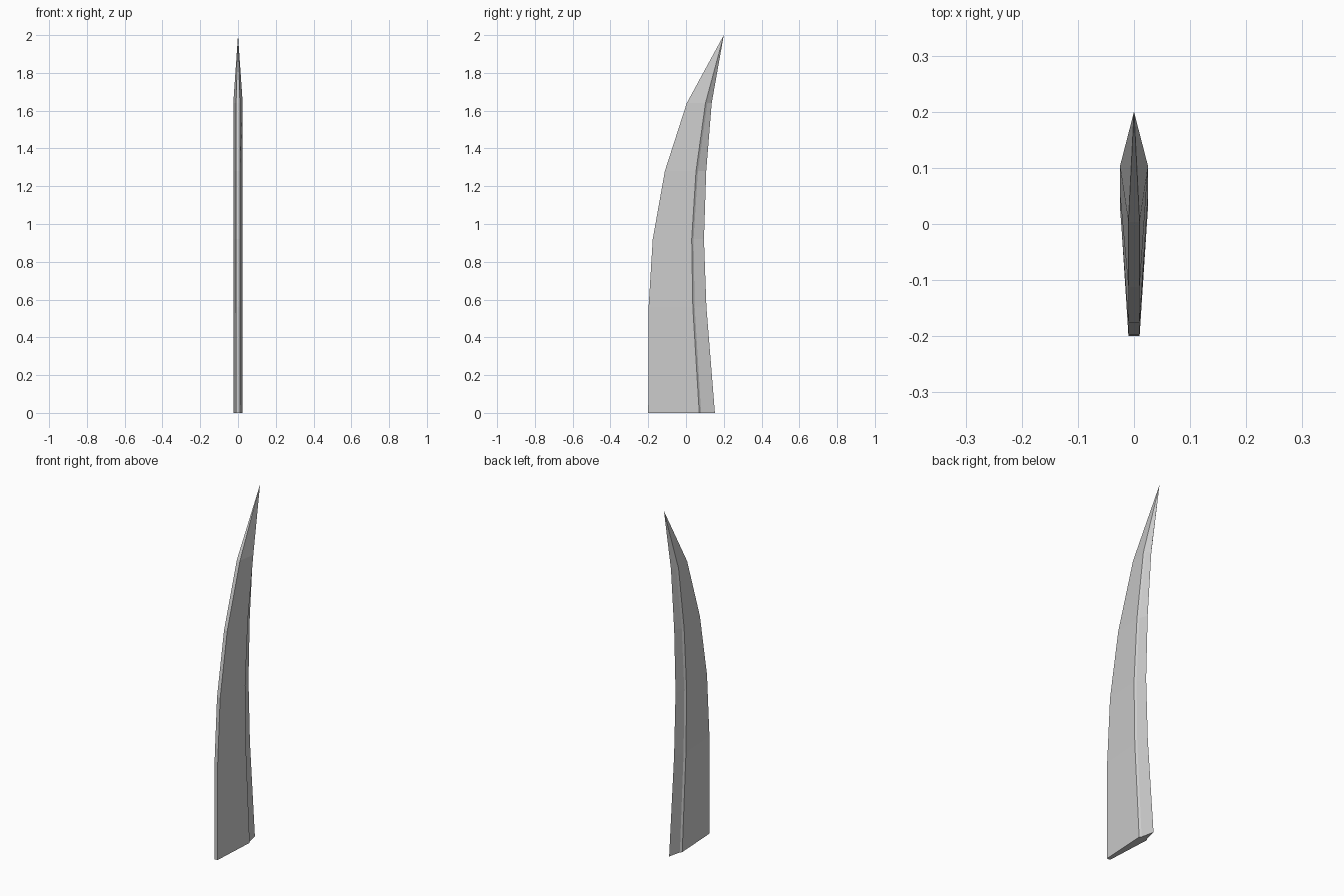
import bpy, bmesh

if "Cube" in bpy.data.objects:
    bpy.data.objects.remove(bpy.data.objects["Cube"])

# Blade stations: height, spine y, ridge y, cutting edge y
stations = [
    (0.00, -0.200, 0.070, 0.153),
    (0.56, -0.198, 0.036, 0.108),
    (0.92, -0.176, 0.030, 0.095),
    (1.28, -0.112, 0.053, 0.107),
    (1.64, 0.004, 0.103, 0.136),
]
SPINE, RIDGE, STEP = 0.01, 0.025, 0.017

bm = bmesh.new()
rings = []
for z, spine, ridge, edge in stations:
    # Flat spine, thick ridge, small step in, sharp edge
    half = [(SPINE, spine), (RIDGE, ridge), (STEP, ridge + 0.01)]
    outline = half + [(0, edge)] + [(-x, y) for x, y in reversed(half)]
    rings.append([bm.verts.new((x, y, z)) for x, y in outline])

# Skin between stations
n = len(rings[0])
for low, high in zip(rings, rings[1:]):
    for i in range(n):
        j = (i + 1) % n
        bm.faces.new((low[i], low[j], high[j], high[i]))

# Base cap and pointed tip
bm.faces.new(rings[0][::-1])
tip = bm.verts.new((0, 0.2, 2.0))
for i in range(n):
    bm.faces.new((rings[-1][i], rings[-1][(i + 1) % n], tip))
bmesh.ops.recalc_face_normals(bm, faces=bm.faces[:])

mesh = bpy.data.meshes.new("blade")
bm.to_mesh(mesh)
bm.free()
bpy.context.collection.objects.link(bpy.data.objects.new("blade", mesh))
